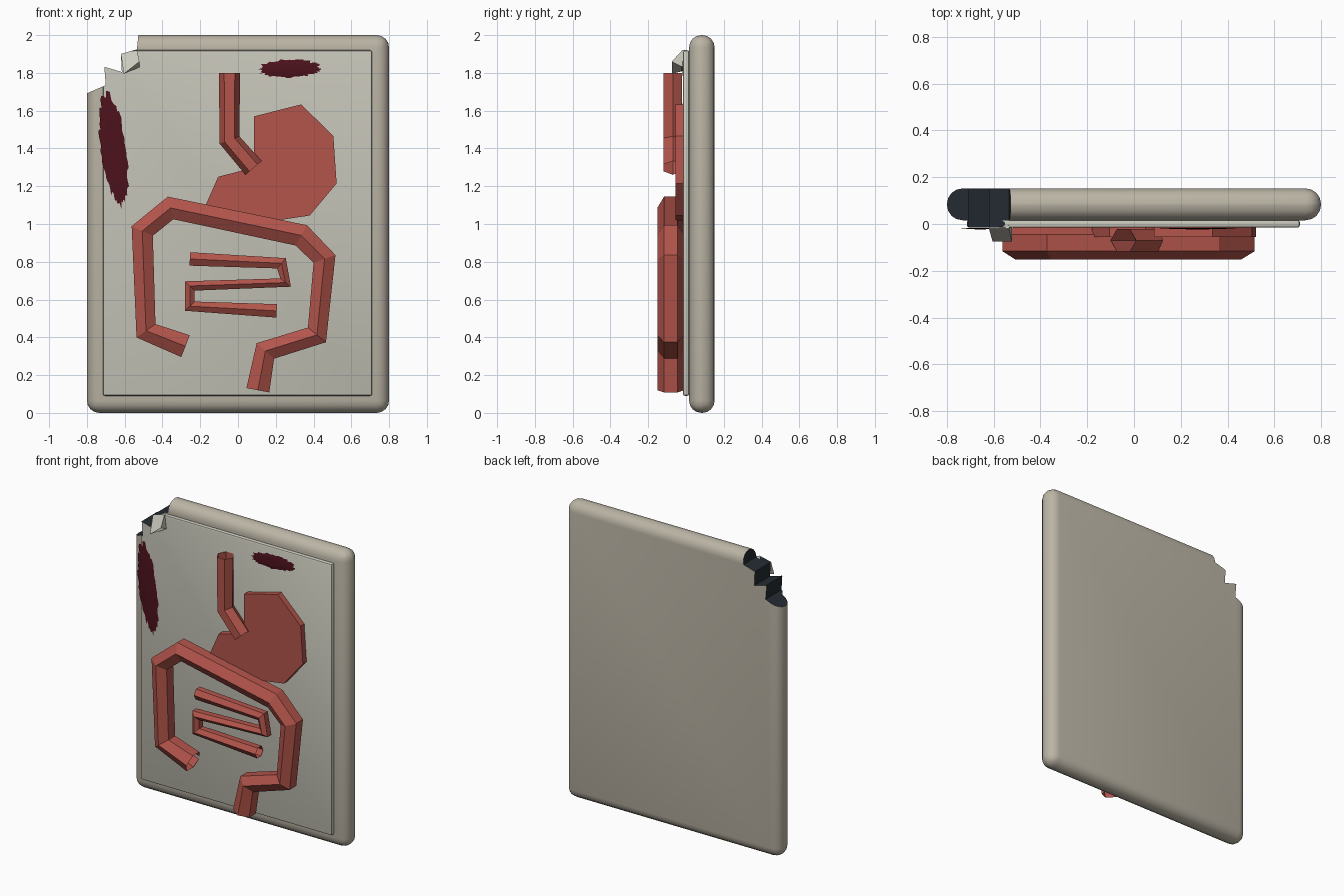
import bpy, bmesh, math, random
from mathutils import Vector

if "Cube" in bpy.data.objects:
    bpy.data.objects.remove(bpy.data.objects["Cube"])

random.seed(4)


def material(name, rgb):
    m = bpy.data.materials.new(name)
    m.diffuse_color = (*rgb, 1)
    m.use_nodes = True
    m.node_tree.nodes["Principled BSDF"].inputs["Base Color"].default_value = m.diffuse_color
    return m


BOARD = material("aged_plastic", (0.50, 0.46, 0.38))
PANEL = material("pale_panel", (0.60, 0.59, 0.51))
ORGAN = material("organ_red", (0.45, 0.09, 0.07))
BLOOD = material("dried_blood", (0.075, 0.006, 0.012))
CORE = material("dark_core", (0.018, 0.024, 0.032))


def make(name, bm, *mats):
    bmesh.ops.recalc_face_normals(bm, faces=bm.faces)
    me = bpy.data.meshes.new(name)
    bm.to_mesh(me)
    bm.free()
    for m in mats:
        me.materials.append(m)
    ob = bpy.data.objects.new(name, me)
    bpy.context.collection.objects.link(ob)
    return ob


def prism(name, pts, y0, y1, *mats):
    """Extrude an (x, z) outline from y0 to y1."""
    bm = bmesh.new()
    f = bm.faces.new([bm.verts.new((x, y0, z)) for x, z in pts])
    ext = bmesh.ops.extrude_face_region(bm, geom=[f])["geom"]
    verts = [g for g in ext if isinstance(g, bmesh.types.BMVert)]
    bmesh.ops.translate(bm, verts=verts, vec=(0, y1 - y0, 0))
    return make(name, bm, *mats)


def rounded_slab(name, x0, x1, y0, y1, z0, z1, r, seg, mat):
    bm = bmesh.new()
    bmesh.ops.create_cube(bm, size=1)
    for v in bm.verts:
        v.co = Vector(((x0 + x1) / 2 + v.co.x * (x1 - x0),
                       (y0 + y1) / 2 + v.co.y * (y1 - y0),
                       (z0 + z1) / 2 + v.co.z * (z1 - z0)))
    bmesh.ops.bevel(bm, geom=bm.edges[:], offset=r, segments=seg,
                    profile=0.5, affect='EDGES')
    return make(name, bm, mat, CORE)


def tube(name, path, y, r, phase=0.0):
    """Open six-sided tube along an (x, z) path at depth y."""
    pts = [Vector((x, 0, z)) for x, z in path]
    bm = bmesh.new()
    rings = []
    for i, p in enumerate(pts):
        d = Vector()
        if i > 0:
            d += (p - pts[i - 1]).normalized()
        if i < len(pts) - 1:
            d += (pts[i + 1] - p).normalized()
        d.normalize()
        side = Vector((-d.z, 0, d.x))
        ring = []
        for k in range(6):
            a = phase + k * math.pi / 3
            co = p + side * (r * math.sin(a)) + Vector((0, y - r * math.cos(a), 0))
            ring.append(bm.verts.new(co))
        rings.append(ring)
    for a, b in zip(rings, rings[1:]):
        for k in range(6):
            j = (k + 1) % 6
            bm.faces.new((a[k], a[j], b[j], b[k]))
    return make(name, bm, ORGAN)


def stain(name, cx, cz, rx, rz, tilt, y):
    """Ragged low dome lying on the panel."""
    bm = bmesh.new()
    n = 72
    ct, st = math.cos(tilt), math.sin(tilt)
    rings = []
    for scale, depth in ((1.0, 0.0), (0.55, 0.004)):
        ring = []
        for k in range(n):
            a = 2 * math.pi * k / n
            s = scale * (random.uniform(0.86, 1.04) if scale == 1 else 1)
            u, w = rx * s * math.cos(a), rz * s * math.sin(a)
            ring.append(bm.verts.new((cx + u * ct - w * st, y - depth, cz + u * st + w * ct)))
        rings.append(ring)
    top = bm.verts.new((cx, y - 0.005, cz))
    outer, inner = rings
    for k in range(n):
        j = (k + 1) % n
        bm.faces.new((outer[k], outer[j], inner[j], inner[k]))
        bm.faces.new((inner[k], inner[j], top))
    bm.faces.new(outer)
    return make(name, bm, BLOOD)


# Backing board and raised front panel
board = rounded_slab("board", -0.80, 0.80, 0.016, 0.152, 0, 2, 0.066, 4, BOARD)
panel = rounded_slab("front_panel", -0.715, 0.71, -0.016, 0.018, 0.09, 1.92, 0.012, 2, PANEL)

# Jagged broken corner, cut with dark inner faces
break_line = [(-0.85, 1.67), (-0.70, 1.735), (-0.708, 1.832), (-0.615, 1.805),
              (-0.62, 1.90), (-0.535, 1.925), (-0.518, 2.1), (-0.85, 2.1)]
cutter = prism("corner_cutter", break_line, -0.2, 0.3, BOARD, CORE)
for p in cutter.data.polygons:
    p.material_index = 1
for ob in (board, panel):
    mod = ob.modifiers.new("broken_corner", 'BOOLEAN')
    mod.operation = 'DIFFERENCE'
    mod.solver = 'EXACT'
    mod.object = cutter
    bpy.ops.object.select_all(action='DESELECT')
    ob.select_set(True)
    bpy.context.view_layer.objects.active = ob
    bpy.ops.object.modifier_apply(modifier=mod.name)
    bpy.ops.object.shade_smooth_by_angle(angle=math.radians(35))
bpy.data.objects.remove(cutter)

# Splinter of panel bent forward at the break
bm = bmesh.new()
front = [(-0.62, -0.02, 1.90), (-0.535, -0.02, 1.92), (-0.522, -0.075, 1.86), (-0.605, -0.075, 1.795)]
back = [(-0.615, 0.0, 1.88), (-0.535, 0.0, 1.92), (-0.522, -0.016, 1.83), (-0.595, -0.016, 1.81)]
fv, bv = ([bm.verts.new(c) for c in q] for q in (front, back))
bm.faces.new(fv)
bm.faces.new(bv[::-1])
for k in range(4):
    j = (k + 1) % 4
    bm.faces.new((fv[j], fv[k], bv[k], bv[j]))
make("panel_splinter", bm, PANEL)

# Digestive organs
prism("stomach", [(0.085, 1.57), (0.335, 1.633), (0.505, 1.465), (0.522, 1.215),
                  (0.38, 1.045), (0.20, 1.018), (0.0, 1.03), (-0.18, 1.08),
                  (-0.105, 1.25), (0.05, 1.29), (0.085, 1.34)],
      -0.055, -0.01, ORGAN)
tube("gullet", [(-0.045, 1.80), (-0.045, 1.445), (0.082, 1.297)], -0.07, 0.056, math.pi / 6)
tube("large_intestine",
     [(-0.278, 0.353), (-0.487, 0.435), (-0.507, 0.963), (-0.357, 1.085), (0.335, 0.94),
      (0.458, 0.815), (0.418, 0.413), (0.145, 0.328), (0.105, 0.12)], -0.081, 0.071)
tube("small_intestine",
     [(-0.255, 0.815), (0.23, 0.792), (0.252, 0.69), (-0.255, 0.672),
      (-0.255, 0.565), (0.205, 0.54)], -0.065, 0.041)

# Dried stains
stain("left_stain", -0.658, 1.395, 0.07, 0.31, 0.13, -0.018)
stain("top_stain", 0.272, 1.823, 0.168, 0.05, 0.02, -0.018)
